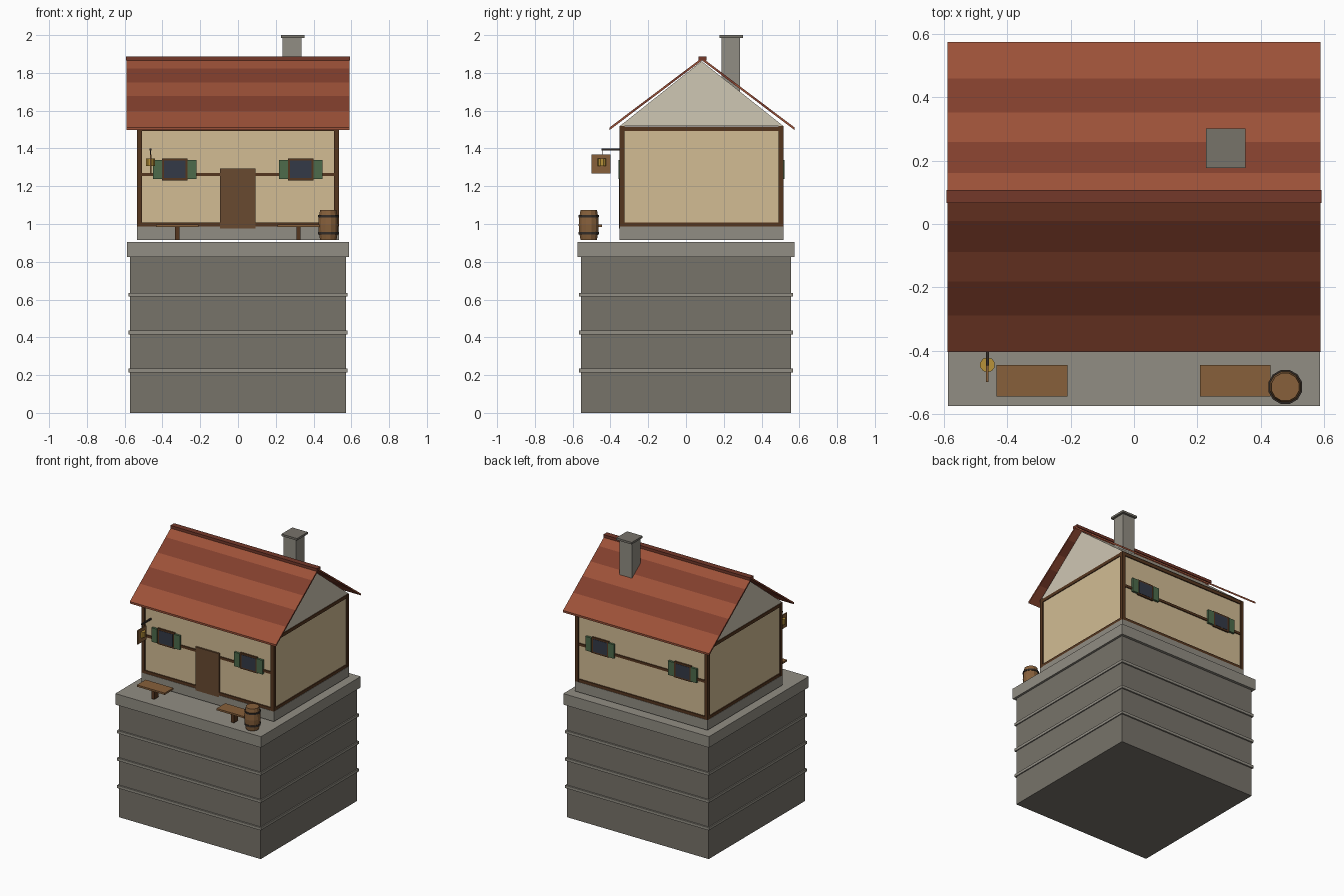
import bpy, bmesh
from math import cos, sin, pi

if "Cube" in bpy.data.objects:
    bpy.data.objects.remove(bpy.data.objects["Cube"])


def mat(name, hexcol):
    m = bpy.data.materials.new(name)
    rgb = [int(hexcol[i:i + 2], 16) / 255 for i in (0, 2, 4)]
    m.diffuse_color = [((c + 0.055) / 1.055) ** 2.4 for c in rgb] + [1]
    m.use_nodes = True
    m.node_tree.nodes["Principled BSDF"].inputs["Base Color"].default_value = m.diffuse_color
    return m


STONE = mat("stone", "77736a")
PALE = mat("pale_stone", "918d83")
PLASTER = mat("plaster", "d2bc94")
GABLE = mat("gable_plaster", "cfc7b4")
TIMBER = mat("timber", "55361f")
DOOR = mat("door_wood", "684a30")
WOOD = mat("wood", "87603b")
TILE = mat("tile", "9c5138")
TILE_DARK = mat("tile_dark", "823f2d")
RIDGE = mat("ridge", "74382a")
GLASS = mat("glass", "333a47")
GREEN = mat("green_paint", "4d6b4b")
IRON = mat("iron", "332c27")
GOLD = mat("gold", "b8923a")


def mesh_obj(name, verts, faces, material):
    me = bpy.data.meshes.new(name)
    me.from_pydata(verts, [], faces)
    bm = bmesh.new()
    bm.from_mesh(me)
    bmesh.ops.recalc_face_normals(bm, faces=bm.faces)
    bm.to_mesh(me)
    bm.free()
    me.materials.append(material)
    ob = bpy.data.objects.new(name, me)
    bpy.context.collection.objects.link(ob)
    return ob


def prism(name, profile, x0, x1, material):
    """Extrude a (y, z) profile along x."""
    n = len(profile)
    verts = [(x, y, z) for x in (x0, x1) for y, z in profile]
    faces = [tuple(range(n)), tuple(range(n, 2 * n))]
    faces += [(i, (i + 1) % n, n + (i + 1) % n, n + i) for i in range(n)]
    return mesh_obj(name, verts, faces, material)


def box(name, x0, x1, y0, y1, z0, z1, material):
    return prism(name, [(y0, z0), (y1, z0), (y1, z1), (y0, z1)], x0, x1, material)


def lathe(name, cx, cy, profile, n, material):
    """Revolve an (r, z) profile around a vertical axis, with capped ends."""
    verts = [(cx + r * cos(2 * pi * (i + .5) / n), cy + r * sin(2 * pi * (i + .5) / n), z)
             for r, z in profile for i in range(n)]
    rows = len(profile)
    faces = [(k * n + i, k * n + (i + 1) % n, (k + 1) * n + (i + 1) % n, (k + 1) * n + i)
             for k in range(rows - 1) for i in range(n)]
    faces += [tuple(range(n)), tuple(range((rows - 1) * n, rows * n))]
    return mesh_obj(name, verts, faces, material)


# Stone pedestal with bands and top slab
box("pedestal", -.572, .572, -.555, .555, 0, .825, STONE)
for i, z in enumerate((.215, .415, .615)):
    box(f"pedestal_band_{i}", -.58, .58, -.566, .566, z, z + .02, PALE)
box("pedestal_slab", -.588, .588, -.575, .575, .825, .905, PALE)

# House body
F, B, X = -.351, .516, .535
box("plinth", -X, X, F, B, .915, .988, PALE)
box("walls", -X + .008, X - .008, F + .01, B - .01, .985, 1.515, PLASTER)
prism("gable", [(F, 1.518), (B, 1.518), (.0825, 1.862)], -X + .005, X - .005, GABLE)

# Timber frame
T = .026
for x in (-X, X - T):
    for y in (F, B - T):
        box("corner_post", x, x + T, y, y + T, .985, 1.518, TIMBER)
for z in (.985, 1.493):
    for y in (F + .002, B - T - .002):
        box("long_rail", -X + T, X - T, y, y + T, z, z + .024, TIMBER)
    for x in (-X + .002, X - T - .002):
        box("side_rail", x, x + T, F + T, B - T, z, z + .024, TIMBER)
for y in (F + .003, B - T - .003):
    box("middle_rail", -X + T, X - T, y, y + T, 1.253, 1.271, TIMBER)

# Door
box("door", -.096, .093, F - .003, F + .02, .976, 1.293, DOOR)


# Windows with shutters, front and back
def slab(name, x0, x1, wall, s, out, z0, z1, material):
    a, b = sorted((wall - s * .015, wall + s * out))
    box(name, x0, x1, a, b, z0, z1, material)


for wall, s in ((F, -1), (B, 1)):
    for cx in (-.335, .332):
        slab("window_frame", cx - .068, cx + .068, wall, s, .001, 1.231, 1.347, TIMBER)
        slab("window_glass", cx - .056, cx + .056, wall, s, .003, 1.243, 1.335, GLASS)
        for x in (cx - .115, cx + .068):
            slab("shutter", x, x + .047, wall, s, .006, 1.238, 1.34, GREEN)

# Roof: rows of tiles on two slopes
RY, EAVE_Y, EAVE_Z, TOP_Z, TH = .085, .49, 1.497, 1.866, .014
rows = (0, .235, .455, .645, .845, 1)
for s, side in ((-1, "front"), (1, "back")):
    for i in range(5):
        pts = [(RY + s * EAVE_Y * (1 - f), EAVE_Z + (TOP_Z - EAVE_Z) * f)
               for f in rows[i:i + 2]]
        (ya, za), (yb, zb) = pts
        prism(f"roof_{side}_row_{i}", [(ya, za), (yb, zb), (yb, zb + TH), (ya, za + TH)],
              -.59, .59, TILE_DARK if i % 2 else TILE)
box("ridge_cap", -.592, .592, .066, .108, 1.866, 1.886, RIDGE)

# Chimney
box("chimney", .236, .336, .188, .285, 1.65, 1.985, PALE)
box("chimney_cap", .227, .352, .177, .302, 1.985, 2.0, STONE)

# Benches
for cx in (-.322, .32):
    box("bench_seat", cx - .112, cx + .112, -.545, -.445, .985, .998, WOOD)
    box("bench_leg", cx - .011, cx + .011, -.52, -.47, .915, .985, TIMBER)

# Barrel with hoops
BX, BY = .478, -.515
lathe("barrel", BX, BY, [(.045, .915), (.052, .955), (.055, .995), (.052, 1.035), (.045, 1.075)],
      12, WOOD)
for z in (.945, 1.035):
    lathe("barrel_hoop", BX, BY, [(.0555, z), (.0555, z + .012)], 12, IRON)

# Hanging sign with gilded mug
box("sign_arm", -.468, -.458, -.447, F + .01, 1.39, 1.4, IRON)
box("sign_hanger", -.465, -.461, -.446, -.442, 1.365, 1.392, IRON)
box("sign_board", -.467, -.459, -.5, -.4, 1.268, 1.368, WOOD)
lathe("sign_mug", -.463, -.445, [(.024, 1.306), (.024, 1.346)], 10, GOLD)
